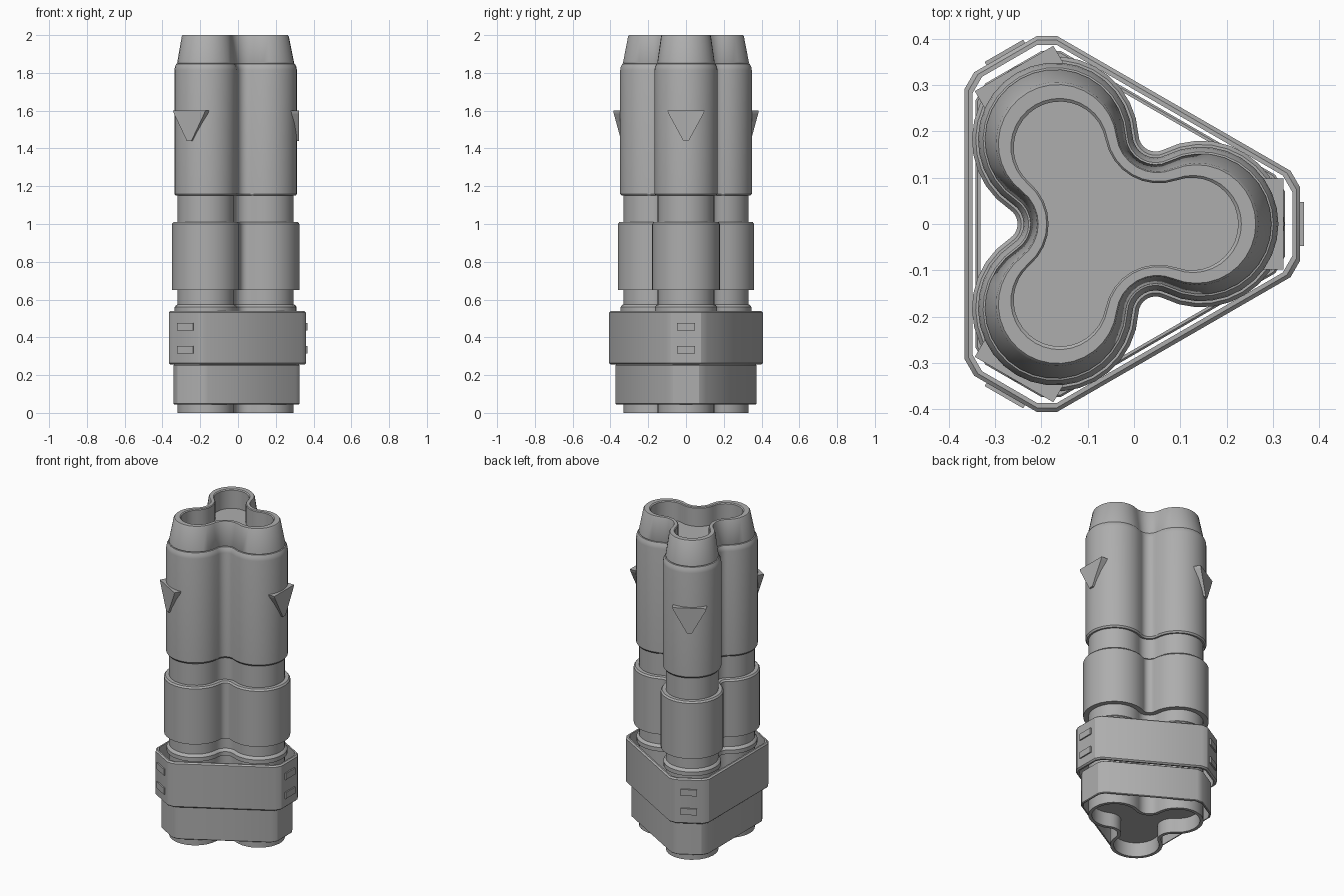
import bpy, bmesh, math
from math import sin, cos, pi, radians, sqrt, atan2

if "Cube" in bpy.data.objects:
    bpy.data.objects.remove(bpy.data.objects["Cube"])

CX = -0.065          # axis of the three-fold symmetry
grey = bpy.data.materials.new("mid_grey")
grey.diffuse_color = (0.42, 0.42, 0.42, 1)
grey.use_nodes = True
grey.node_tree.nodes["Principled BSDF"].inputs["Base Color"].default_value = grey.diffuse_color


def finish(name, bm, smooth=True):
    bmesh.ops.recalc_face_normals(bm, faces=bm.faces)
    me = bpy.data.meshes.new(name)
    bm.to_mesh(me)
    bm.free()
    me.materials.append(grey)
    ob = bpy.data.objects.new(name, me)
    bpy.context.collection.objects.link(ob)
    ob.location.x = CX
    if smooth:
        bpy.ops.object.select_all(action='DESELECT')
        ob.select_set(True)
        bpy.context.view_layer.objects.active = ob
        bpy.ops.object.shade_smooth_by_angle(angle=radians(30))
    return ob


def trefoil(r, R=0.21, blend=0.217, n=20, m=8):
    """Three round lobes of radius r joined by concave fillets."""
    f = blend - r
    D = R / 2 + sqrt(blend ** 2 - (R * sin(pi / 3)) ** 2)
    fx, fy = D * cos(pi / 3), D * sin(pi / 3)
    a = atan2(fy, fx - R)
    pts = [(R + r * cos(t), r * sin(t)) for t in (-a + 2 * a * i / n for i in range(n + 1))]
    s, e = a + pi, 5 * pi / 3 - a + 0.0
    for i in range(1, m):
        t = s + (e - s) * i / m
        pts.append((fx + f * cos(t), fy + f * sin(t)))
    return [(x * cos(k) - y * sin(k), x * sin(k) + y * cos(k))
            for k in (0, 2 * pi / 3, 4 * pi / 3) for x, y in pts]


def cut_triangle(corner, side, c=0.024):
    """Triangle with cut corners; the six vertices are chamfered too."""
    h = (side - corner / 2) / sin(pi / 3)
    hexa = []
    for k in (0, 2 * pi / 3, 4 * pi / 3):
        for y in (-h, h):
            hexa.append((corner * cos(k) - y * sin(k), corner * sin(k) + y * cos(k)))
    out = []
    for i, p in enumerate(hexa):
        for q in (hexa[i - 1], hexa[(i + 1) % 6]):
            L = math.dist(p, q)
            out.append((p[0] + (q[0] - p[0]) * c / L, p[1] + (q[1] - p[1]) * c / L))
    return out


def loft(name, rings, caps=False, closed=False):
    """Bridge a list of (outline, z) rings."""
    bm = bmesh.new()
    vs = [[bm.verts.new((x, y, z)) for x, y in pts] for pts, z in rings]
    pairs = list(zip(vs, vs[1:])) + ([(vs[-1], vs[0])] if closed else [])
    for a, b in pairs:
        for i in range(len(a)):
            j = (i + 1) % len(a)
            bm.faces.new((a[i], a[j], b[j], b[i]))
    if caps:
        bm.faces.new(vs[0])
        bm.faces.new(vs[-1])
    return finish(name, bm)


def lobed(name, profile, **kw):
    return loft(name, [(trefoil(*p[:-1]), p[-1]) for p in profile], **kw)


# Inner tube, recessed at the bottom, with a small flange above the casing
lobed("core_tube", [(.13, .09), (.13, 0), (.15, 0), (.15, .53), (.165, .535), (.165, .56),
                    (.158, .57), (.15, .575), (.15, 1.2)], caps=True)
# Lower collar
lobed("collar", [(.15, .65), (.18, .65), (.18, 1.0), (.172, 1.01), (.15, 1.01)], closed=True)
# Long upper sleeve
lobed("upper_sleeve", [(.15, 1.15), (.160, 1.15), (.167, 1.16), (.167, 1.815), (.164, 1.832),
                       (.156, 1.848), (.148, 1.85)], caps=True)
# Tapered muzzle with a shallow recess
lobed("muzzle", [(.148, .21, 1.845), (.152, .21, 1.855), (.132, .202, 1.993), (.128, .2, 2.0),
                 (.105, .192, 2.0), (.1, .19, 1.995), (.1, .19, 1.88)], caps=True)

# Casing rings, open at both ends
def casing(name, corner, side, z0, z1, t, b):
    def ring(d):
        return cut_triangle(corner - d, side - d)
    loft(name, [(ring(b), z0), (ring(0), z0 + b), (ring(0), z1 - b), (ring(b), z1),
                (ring(t), z1), (ring(t), z0)], closed=True)

casing("upper_casing", .424, .301, .255, .54, .017, .008)
casing("lower_casing", .391, .277, .045, .256, .010, .004)


# Parts repeated on each lobe: prism between two x planes
def prism(name, outline, x0, x1, k):
    bm = bmesh.new()
    a, b = [[bm.verts.new((x * cos(k) - y * sin(k), x * sin(k) + y * cos(k), z))
             for y, z in outline] for x in (x0, x1)]
    bm.faces.new(a)
    bm.faces.new(b)
    n = len(a)
    for i in range(n):
        bm.faces.new((a[i], a[(i + 1) % n], b[(i + 1) % n], b[i]))
    finish(name, bm, smooth=False)

for n in range(3):
    k = n * 2 * pi / 3
    prism(f"fin_{n}", [(-.098, 1.6), (-.093, 1.585), (-.014, 1.44), (.014, 1.44),
                       (.093, 1.585), (.098, 1.6)], .335, .388, k)
    for i, z in enumerate((.315, .435)):
        prism(f"casing_tab_{n}_{i}", [(-.048, z), (.048, z), (.048, z + .04), (-.048, z + .04)],
              .42, .432, k)
